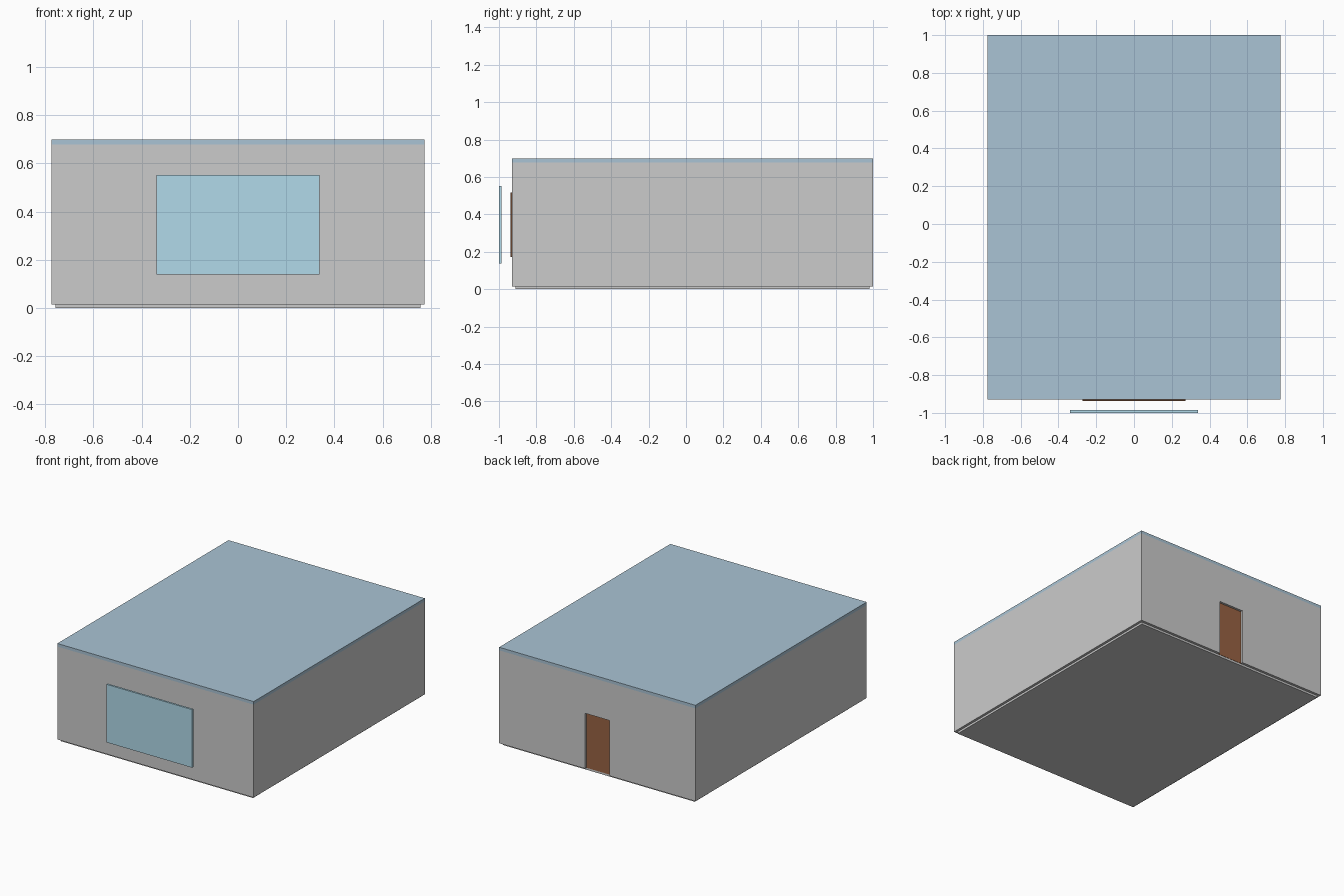
import bpy

if "Cube" in bpy.data.objects:
    bpy.data.objects.remove(bpy.data.objects["Cube"])


def material(name, rgb):
    m = bpy.data.materials.new(name)
    m.diffuse_color = (*rgb, 1)
    m.use_nodes = True
    m.node_tree.nodes["Principled BSDF"].inputs["Base Color"].default_value = m.diffuse_color
    return m


def box(name, x, y, z, mat=None):
    """Axis-aligned box from (min, max) ranges."""
    ranges = (x, y, z)
    bpy.ops.mesh.primitive_cube_add(size=1, location=[(a + b) / 2 for a, b in ranges])
    ob = bpy.context.object
    ob.name = name
    ob.scale = [b - a for a, b in ranges]
    bpy.ops.object.transform_apply(location=False, rotation=False, scale=True)
    if mat:
        ob.data.materials.append(mat)
    return ob


def cut(target, cutter):
    """Subtract the cutter from the target and discard it."""
    cutter.hide_render = True
    mod = target.modifiers.new("cut", "BOOLEAN")
    mod.operation = "DIFFERENCE"
    mod.solver = "EXACT"
    mod.object = cutter
    bpy.context.view_layer.objects.active = target
    bpy.ops.object.modifier_apply(modifier=mod.name)
    bpy.data.objects.remove(cutter)


blue = material("roof_blue", (0.40, 0.55, 0.66))
glass = material("window_blue", (0.44, 0.70, 0.82))
brown = material("door_brown", (0.32, 0.125, 0.056))
dark = material("panel_brown", (0.14, 0.06, 0.03))

W, FRONT, BACK, T = 0.775, -0.93, 1.0, 0.018
BOTTOM, EAVE, TOP = 0.015, 0.678, 0.70

# Hollow wall shell with a doorway in the back
walls = box("walls", (-W, W), (FRONT, BACK), (BOTTOM, EAVE))
cut(walls, box("room_cutter", (-W + T, W - T), (FRONT + T, BACK - T), (-0.1, 0.9)))
cut(walls, box("door_cutter", (-0.097, 0.097), (0.95, 1.05), (-0.1, 0.41)))

# Flat roof slab and floor slab fitted between the walls
box("roof", (-W, W), (FRONT, BACK), (EAVE, TOP), blue)
box("floor", (-W + T, W - T), (FRONT + T, BACK - T), (0, 0.02))

# Recessed back door
box("door", (-0.097, 0.097), (0.972, 0.984), (BOTTOM, 0.41), brown)

# Front window pane standing off the wall, with a panel behind it
box("window_pane", (-0.338, 0.338), (-1.0, -0.986), (0.138, 0.552), glass)
box("window_back_panel", (-0.272, 0.272), (-0.937, FRONT), (0.172, 0.516), dark)
